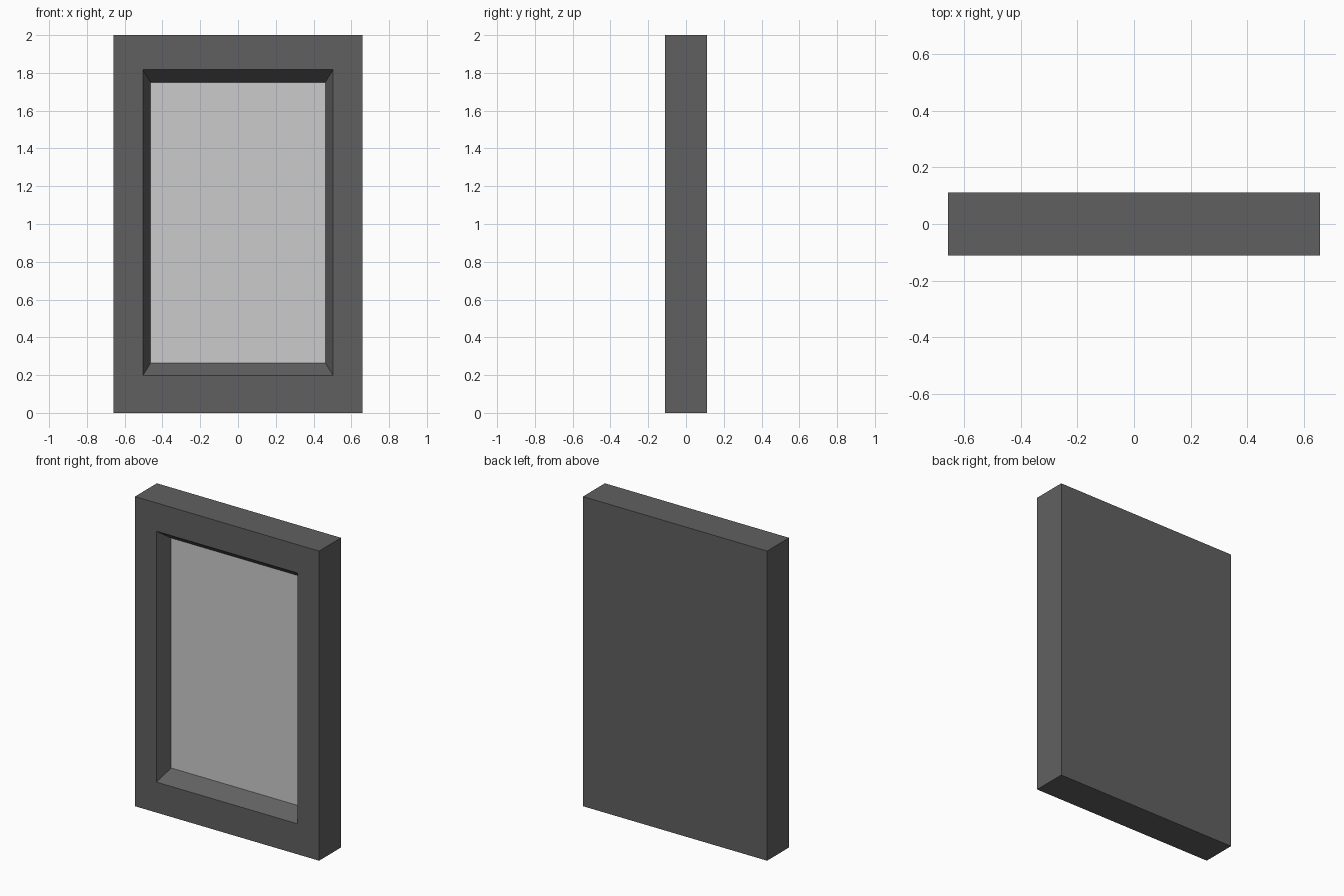
import bpy, bmesh

if "Cube" in bpy.data.objects:
    bpy.data.objects.remove(bpy.data.objects["Cube"])

W, D, H = 0.658, 0.112, 2.0   # half width, half depth, height
PANEL_Y = -0.022              # how deep the pane sits


def material(name, value):
    mat = bpy.data.materials.new(name)
    mat.diffuse_color = (value, value, value, 1)
    mat.use_nodes = True
    mat.node_tree.nodes["Principled BSDF"].inputs["Base Color"].default_value = mat.diffuse_color
    return mat


def rectangle(bm, half_w, z0, z1, y):
    corners = ((-half_w, z0), (half_w, z0), (half_w, z1), (-half_w, z1))
    return [bm.verts.new((x, y, z)) for x, z in corners]


def finish(bm, name, mat=None):
    mesh = bpy.data.meshes.new(name)
    bm.to_mesh(mesh)
    bm.free()
    obj = bpy.data.objects.new(name, mesh)
    bpy.context.collection.objects.link(obj)
    if mat:
        mesh.materials.append(mat)
    return obj


# Frame: back board, outer sides, front border and bevelled reveal
bm = bmesh.new()
rings = [rectangle(bm, *r) for r in (
    (W, 0, H, D),
    (W, 0, H, -D),
    (0.504, 0.197, 1.817, -D),
    (0.462, 0.265, 1.75, PANEL_Y),
)]
bm.faces.new(reversed(rings[0]))
for a, b in zip(rings, rings[1:]):
    for i in range(4):
        j = (i + 1) % 4
        bm.faces.new((a[i], a[j], b[j], b[i]))
bmesh.ops.recalc_face_normals(bm, faces=bm.faces)
# orient outward: the back board must face +y
bm.normal_update()
if next(f for f in bm.faces if f.calc_center_median().y > D - 0.001).normal.y < 0:
    bmesh.ops.reverse_faces(bm, faces=bm.faces)
finish(bm, "frame", material("dark_grey", 0.118))

# Pane closing the recess
bm = bmesh.new()
bm.faces.new(rectangle(bm, 0.462, 0.265, 1.75, PANEL_Y))
finish(bm, "pane")
